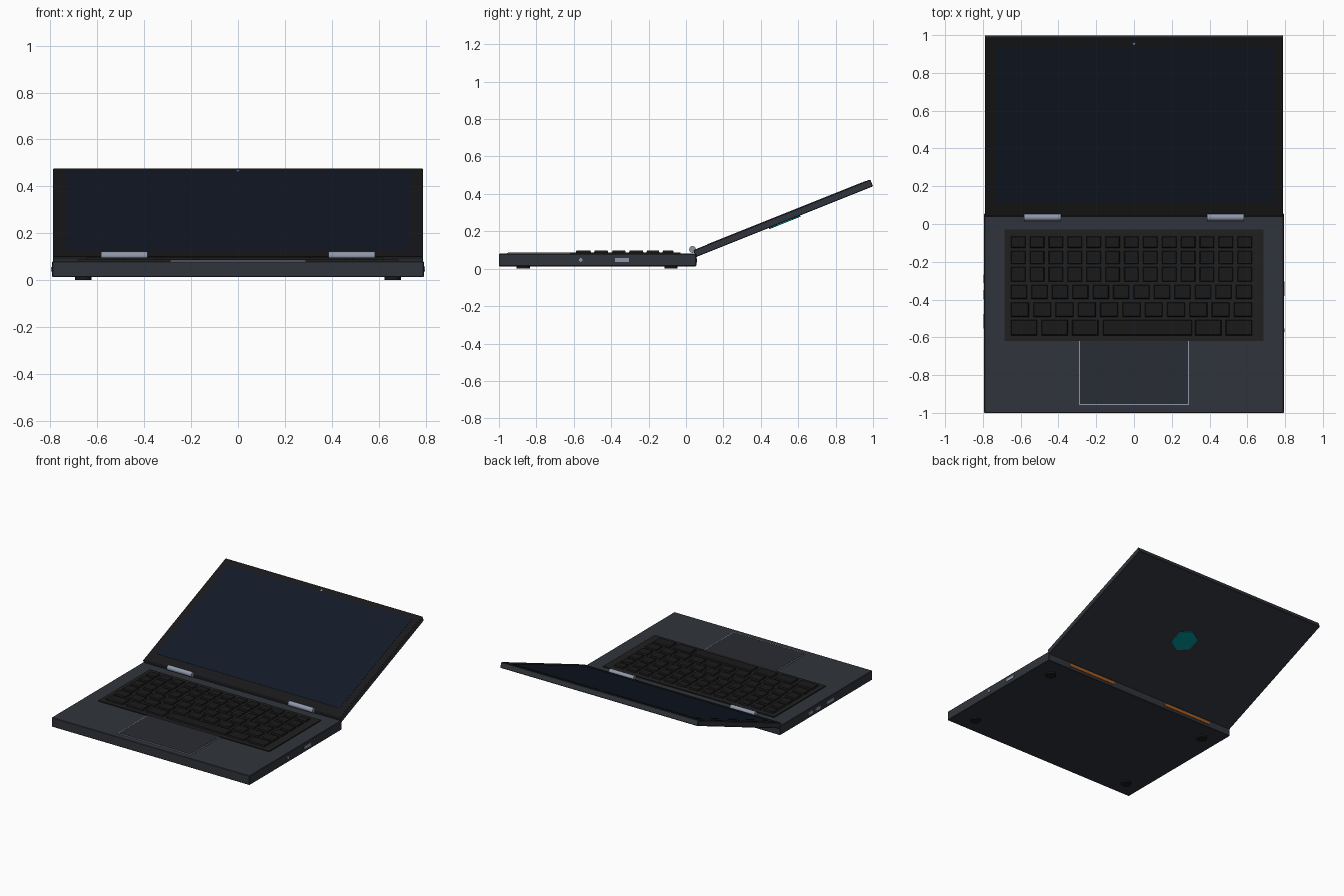
import bpy, bmesh, math
from mathutils import Matrix, Vector

if "Cube" in bpy.data.objects:
    bpy.data.objects.remove(bpy.data.objects["Cube"])


def mat(name, r, g, b):
    m = bpy.data.materials.new(name)
    m.diffuse_color = (r, g, b, 1)
    m.use_nodes = True
    m.node_tree.nodes["Principled BSDF"].inputs["Base Color"].default_value = m.diffuse_color
    return m


SHELL = mat("shell", 0.030, 0.034, 0.043)
BLACK = mat("black", 0.010, 0.010, 0.011)
KEY = mat("key", 0.014, 0.014, 0.015)
PAD = mat("pad", 0.022, 0.025, 0.033)
GLASS = mat("glass", 0.006, 0.010, 0.020)
METAL = mat("metal", 0.27, 0.31, 0.40)
TEAL = mat("teal", 0.0, 0.25, 0.27)
ORANGE = mat("orange", 0.40, 0.10, 0.01)

# lid frame: local y runs up the lid, local z points out of the screen
LID = Matrix.Translation((0, 0.053, 0.062)) @ Matrix.Rotation(math.radians(21.8), 4, 'X')
IDENT = Matrix.Identity(4)


def finish(name, bm, material, frame=IDENT):
    bmesh.ops.recalc_face_normals(bm, faces=bm.faces[:])
    me = bpy.data.meshes.new(name)
    bm.to_mesh(me)
    bm.free()
    me.materials.append(material)
    ob = bpy.data.objects.new(name, me)
    ob.matrix_world = frame
    bpy.context.collection.objects.link(ob)
    return ob


def add_box(bm, x, y, z, taper=0.0):
    """Box from (min, max) ranges; taper pulls in the top edges."""
    verts = bmesh.ops.create_cube(bm, size=1)['verts']
    for v in verts:
        t = taper if v.co.z > 0 else 0
        v.co = Vector((x[1] - t if v.co.x > 0 else x[0] + t,
                       y[1] - t if v.co.y > 0 else y[0] + t,
                       z[1] if v.co.z > 0 else z[0]))


def box(name, x, y, z, material, frame=IDENT, bevel=0.0):
    bm = bmesh.new()
    add_box(bm, x, y, z)
    if bevel:
        bmesh.ops.bevel(bm, geom=bm.edges[:], offset=bevel, segments=1, affect='EDGES')
    return finish(name, bm, material, frame)


def cylinder(name, centre, r, depth, axis, material, frame=IDENT, sides=24, smooth=True):
    bm = bmesh.new()
    bmesh.ops.create_cone(bm, cap_ends=True, segments=sides, radius1=r, radius2=r, depth=depth)
    if axis == 'X':
        bm.transform(Matrix.Rotation(math.pi / 2, 4, 'Y'))
    bm.transform(Matrix.Translation(centre))
    if smooth:
        for f in bm.faces:
            f.smooth = len(f.verts) == 4
        for e in bm.edges:
            e.smooth = all(f.smooth for f in e.link_faces)
    return finish(name, bm, material, frame)


# base body
box("base", (-0.793, 0.793), (-1.0, 0.055), (0.013, 0.08), SHELL, bevel=0.003)

# trackpad with thin metal border
box("trackpad_border", (-0.291, 0.291), (-0.957, -0.61), (0.078, 0.084), METAL)
box("trackpad", (-0.286, 0.286), (-0.952, -0.61), (0.078, 0.0855), PAD)

# keyboard deck
box("keyboard_deck", (-0.685, 0.685), (-0.62, -0.03), (0.078, 0.087), KEY)

# keys: (front y, back y, number of keys)
ROWS = [(-0.127, -0.065, 13), (-0.212, -0.142, 13), (-0.305, -0.227, 13),
        (-0.397, -0.322, 12), (-0.492, -0.415, 11)]
X0, X1, GAP = -0.652, 0.625, 0.022
bm = bmesh.new()
for y0, y1, n in ROWS:
    pitch = (X1 - X0 + GAP) / n
    for i in range(n):
        x = X0 + i * pitch
        add_box(bm, (x, x + pitch - GAP), (y0, y1), (0.085, 0.097), 0.004)
# bottom row with the space bar
for x, w in [(-0.652, 0.14), (-0.49, 0.14), (-0.328, 0.14),
             (-0.166, 0.475), (0.323, 0.14), (0.485, 0.14)]:
    add_box(bm, (x, x + w), (-0.59, -0.507), (0.085, 0.097), 0.004)
finish("keys", bm, BLACK)

# side ports
box("right_port", (0.785, 0.797), (-0.38, -0.305), (0.036, 0.056), METAL)
cylinder("audio_jack", (0.791, -0.563, 0.047), 0.010, 0.012, 'X', METAL, sides=16)
for i, (yc, w) in enumerate([(-0.29, 0.045), (-0.375, 0.05), (-0.515, 0.075)]):
    box(f"left_port_{i + 1}", (-0.797, -0.785), (yc - w / 2, yc + w / 2), (0.036, 0.056), METAL)

# mirrored parts: rear vents, hinge barrels, feet
for s, side in ((-1, "left"), (1, "right")):
    xs = sorted((s * 0.22, s * 0.61))
    box(f"rear_vent_{side}", xs, (0.045, 0.059), (0.034, 0.054), ORANGE)
    cylinder(f"hinge_{side}", (s * 0.485, 0.035, 0.103), 0.018, 0.197, 'X', METAL)
    for y, end in ((-0.87, "front"), (-0.08, "back")):
        cylinder(f"foot_{end}_{side}", (s * 0.66, y, 0.0085), 0.035, 0.017, 'Z', BLACK)

# lid shell, bezel, screen and webcam
box("lid", (-0.79, 0.79), (0, 1.02), (0, 0.038), SHELL, LID, bevel=0.003)
box("bezel", (-0.785, 0.785), (0.005, 1.015), (0.03, 0.0395), BLACK, LID)
box("screen", (-0.735, 0.735), (0.083, 0.971), (0.03, 0.041), GLASS, LID)
cylinder("webcam", (0, 0.987, 0.038), 0.007, 0.006, 'Z', METAL, LID, sides=16)

# plain hexagonal plate on the back of the lid
bm = bmesh.new()
bmesh.ops.create_cone(bm, cap_ends=True, segments=6, radius1=0.09, radius2=0.09, depth=0.012)
hexa = finish("lid_plate", bm, TEAL, LID @ Matrix.Translation((0, 0.51, -0.001)))
top = max(hexa.data.vertices, key=lambda v: v.co.y).co
if abs(top.x) > 0.01:
    hexa.data.transform(Matrix.Rotation(math.pi / 6, 4, 'Z'))
